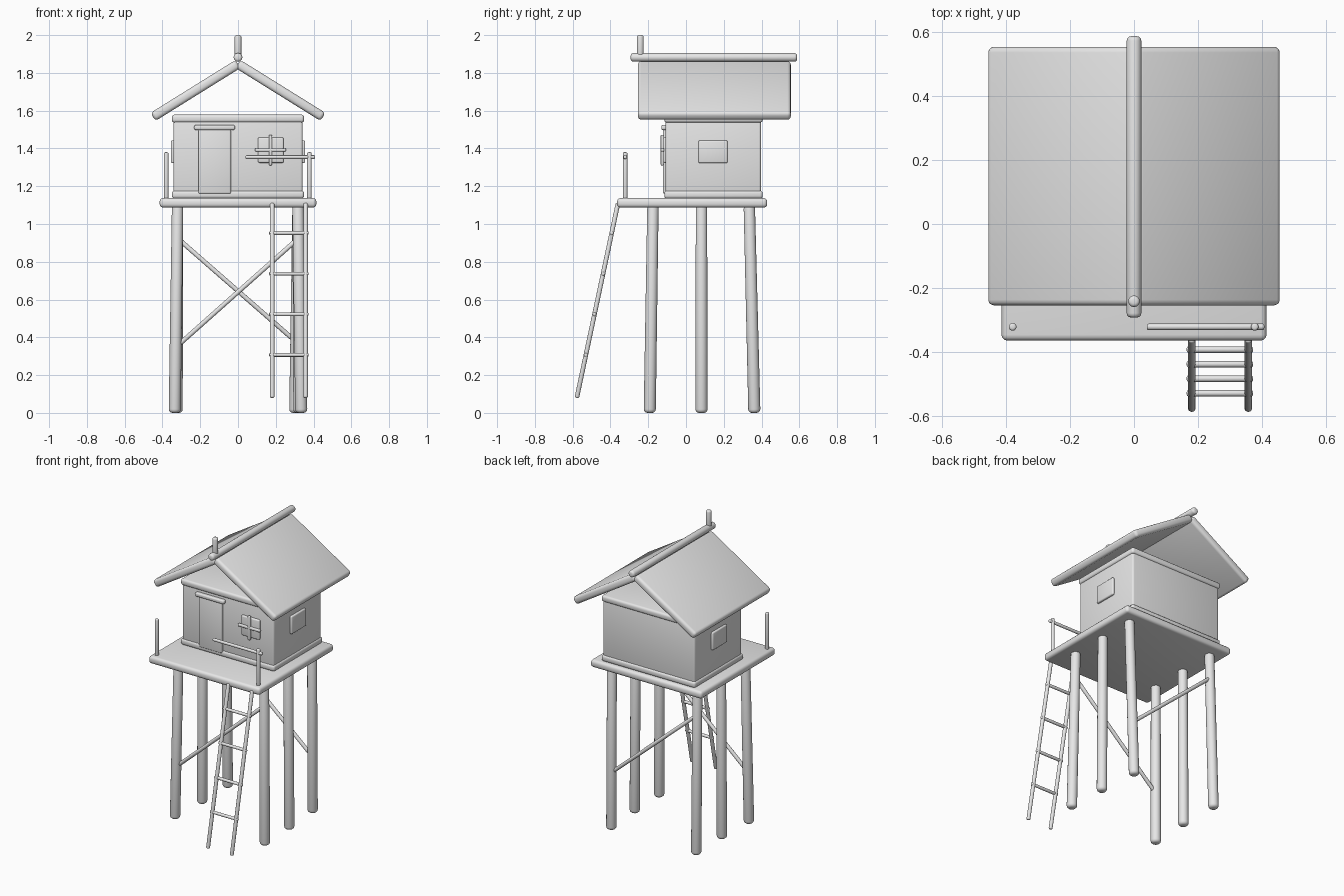
import bpy
import bmesh
from mathutils import Vector, Matrix

default = bpy.data.objects.get("Cube")
if default:
    bpy.data.objects.remove(default, do_unlink=True)

GREY = (0.8, 0.8, 0.8, 1.0)
mat = bpy.data.materials.new("plain_grey")
mat.use_nodes = True
mat.diffuse_color = GREY
mat.node_tree.nodes["Principled BSDF"].inputs["Base Color"].default_value = GREY


def finish(name, bm, bevel, segments=3):
    """Turn a bmesh into a smooth object with rounded edges."""
    mesh = bpy.data.meshes.new(name)
    bm.to_mesh(mesh)
    bm.free()
    mesh.materials.append(mat)
    for face in mesh.polygons:
        face.use_smooth = True
    obj = bpy.data.objects.new(name, mesh)
    bpy.context.scene.collection.objects.link(obj)
    mod = obj.modifiers.new("rounding", 'BEVEL')
    mod.width = bevel
    mod.segments = segments
    mod.limit_method = 'ANGLE'
    mod.angle_limit = 0.8
    return obj


def box(name, low, high, bevel):
    low, high = Vector(low), Vector(high)
    bm = bmesh.new()
    bmesh.ops.create_cube(bm, size=1)
    bmesh.ops.scale(bm, vec=high - low, verts=bm.verts)
    bmesh.ops.translate(bm, vec=(low + high) / 2, verts=bm.verts)
    return finish(name, bm, bevel)


def pole(name, start, end, radius, end_radius=None):
    """Round pole between two points, with softened ends."""
    start, end = Vector(start), Vector(end)
    axis = end - start
    bm = bmesh.new()
    bmesh.ops.create_cone(bm, cap_ends=True, segments=24, radius1=radius,
                          radius2=end_radius or radius, depth=axis.length)
    turn = axis.to_track_quat('Z', 'Y').to_matrix().to_4x4()
    bm.transform(Matrix.Translation((start + end) / 2) @ turn)
    return finish(name, bm, radius * 0.6)


# Platform and leaning stilts
box("platform", (-0.415, -0.365, 1.087), (0.415, 0.43, 1.137), 0.018)
rows = {"front": (-0.192, -0.175, 0.335, -0.335),
        "middle": (0.082, 0.082, 0.325, -0.325),
        "back": (0.362, 0.335, 0.303, -0.33)}
for row, (foot_y, top_y, left_x, right_x) in rows.items():
    for side, foot_x, top_x in (("left", left_x, 0.318), ("right", right_x, -0.32)):
        pole(f"{row}_{side}_stilt", (foot_x, foot_y, 0), (top_x, top_y, 1.1), 0.032, 0.03)

# Diagonal braces
pole("front_brace", (-0.315, -0.185, 0.36), (0.315, -0.18, 0.92), 0.012)
pole("back_brace", (-0.315, 0.345, 0.92), (0.315, 0.355, 0.37), 0.012)

# Ladder
foot, top = Vector((0, -0.578, 0.08)), Vector((0, -0.36, 1.11))
for side, x in (("left", 0.358), ("right", 0.181)):
    shift = Vector((x, 0, 0))
    pole(f"ladder_{side}_rail", foot + shift, top + shift, 0.012)
for i in range(4):
    z = 0.307 + i * 0.215
    y = foot.lerp(top, (z - foot.z) / (top.z - foot.z)).y
    pole(f"ladder_rung_{i + 1}", (0.165, y, z), (0.373, y, z), 0.01)

# Hut walls and trims
box("hut_walls", (-0.342, -0.108, 1.14), (0.342, 0.397, 1.56), 0.012)
for name, z in (("base_trim", 1.135), ("top_trim", 1.537)):
    box(name, (-0.35, -0.115, z), (0.35, 0.406, z + 0.042), 0.014)

# Door and lintel
box("door", (-0.21, -0.122, 1.16), (-0.038, -0.1, 1.5), 0.008)
box("door_lintel", (-0.232, -0.131, 1.498), (-0.016, -0.1, 1.524), 0.008)

# Front window with crossing bars
box("front_window", (0.106, -0.122, 1.324), (0.242, -0.1, 1.458), 0.008)
box("window_upright_bar", (0.163, -0.134, 1.31), (0.181, -0.116, 1.472), 0.006)
box("window_cross_bar", (0.09, -0.134, 1.383), (0.254, -0.116, 1.401), 0.006)

# Side windows
for side, sign in (("left", 1), ("right", -1)):
    inner, outer = sorted((sign * 0.33, sign * 0.356))
    box(f"{side}_window", (inner, 0.066, 1.322), (outer, 0.22, 1.442), 0.008)

# Gable roof panels, each sheared down from the ridge
for side, sign in (("left", 1), ("right", -1)):
    slope = Vector((sign * 0.45, 0, -0.28))
    mid = Vector((0, 0.15, 1.847)) + slope / 2
    along = slope.normalized()
    across = Vector((0, 1, 0))
    normal = along.cross(across)
    frame = Matrix((along, across, normal)).transposed().to_4x4()
    bm = bmesh.new()
    bmesh.ops.create_cube(bm, size=1)
    bmesh.ops.scale(bm, vec=(slope.length, 0.81, 0.05), verts=bm.verts)
    bm.transform(Matrix.Translation(mid) @ frame)
    bmesh.ops.recalc_face_normals(bm, faces=bm.faces)
    finish(f"{side}_roof_panel", bm, 0.018)

# Ridge pole and finial
pole("ridge_pole", (0, -0.293, 1.882), (0, 0.588, 1.882), 0.023)
pole("roof_finial", (0, -0.242, 1.87), (0, -0.242, 2.0), 0.018)

# Front railing
for side, x in (("left", 0.378), ("right", -0.38)):
    pole(f"railing_{side}_post", (x, -0.322, 1.12), (x, -0.322, 1.38), 0.012)
pole("railing_bar", (0.04, -0.322, 1.354), (0.408, -0.322, 1.354), 0.01)
